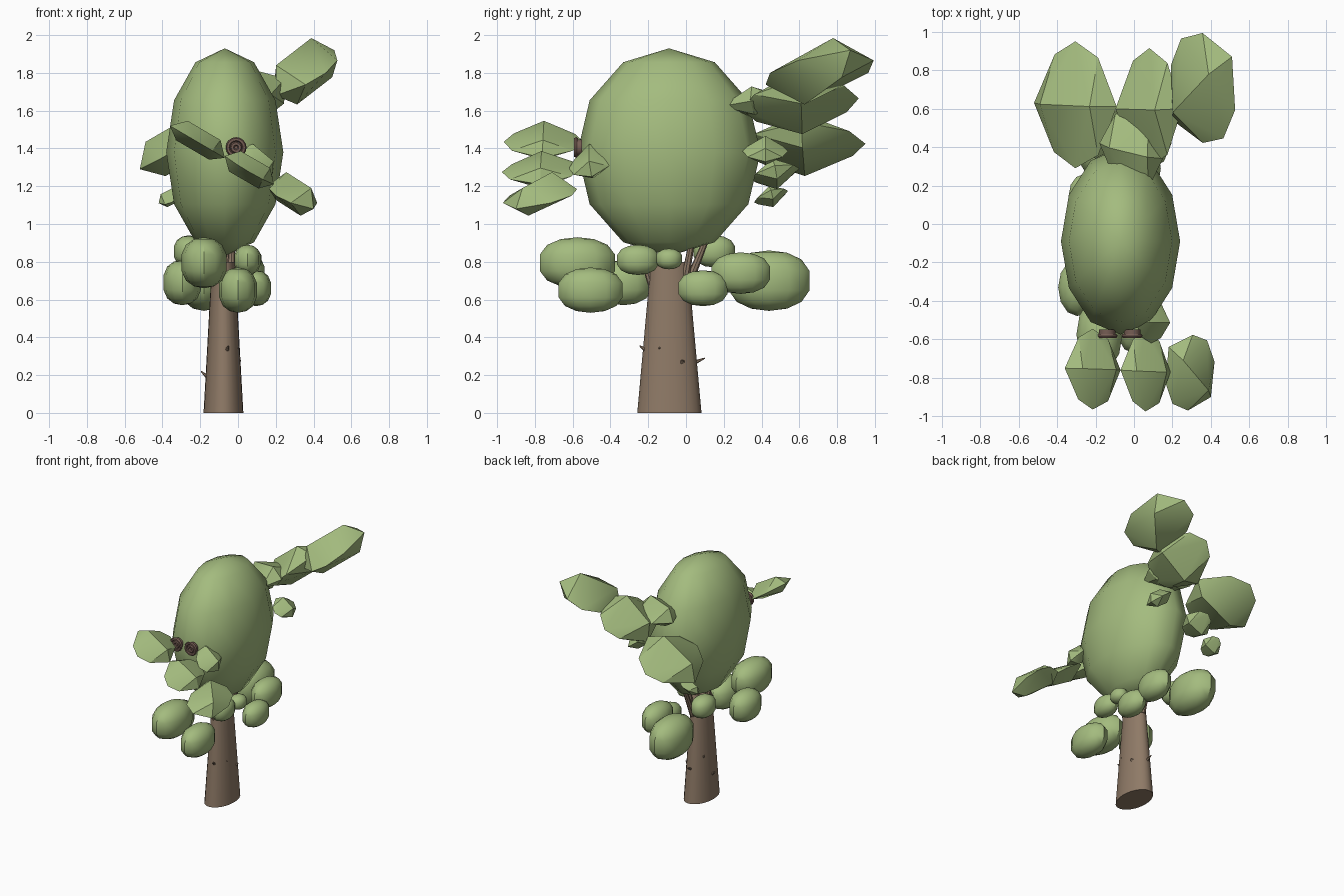
import bpy, bmesh, math
from mathutils import Vector, Matrix

if "Cube" in bpy.data.objects:
    bpy.data.objects.remove(bpy.data.objects["Cube"])


def material(name, rgb):
    m = bpy.data.materials.new(name)
    m.diffuse_color = (*rgb, 1)
    m.use_nodes = True
    m.node_tree.nodes["Principled BSDF"].inputs["Base Color"].default_value = m.diffuse_color
    return m


GREEN = material("leaf green", (0.37, 0.50, 0.21))
BARK = material("bark brown", (0.275, 0.195, 0.135))
DARK = material("dark brown", (0.18, 0.11, 0.088))


def finish(bm, name, mat, angle=40):
    """Turn a bmesh into a coloured object with sharp edges kept."""
    bmesh.ops.recalc_face_normals(bm, faces=bm.faces[:])
    me = bpy.data.meshes.new(name)
    bm.to_mesh(me)
    bm.free()
    me.materials.append(mat)
    ob = bpy.data.objects.new(name, me)
    bpy.context.collection.objects.link(ob)
    bpy.ops.object.select_all(action='DESELECT')
    ob.select_set(True)
    bpy.context.view_layer.objects.active = ob
    bpy.ops.object.shade_smooth_by_angle(angle=math.radians(angle))
    return ob


def ellipsoid(name, loc, size, segs, rings, angle=40, band=1.0):
    """Stretched sphere; band below 1 widens the upright middle ring."""
    bm = bmesh.new()
    bmesh.ops.create_uvsphere(bm, u_segments=segs, v_segments=rings, radius=1)
    for v in bm.verts:
        v.co.z = math.copysign(abs(v.co.z) ** band, v.co.z)
    bm.transform(Matrix.Translation(loc) @ Matrix.Diagonal((*size, 1)))
    return finish(bm, name, GREEN, angle)


def spike(name, a, b, r1, r2, mat, sides=8):
    """Tapered rod from a to b."""
    a, b = Vector(a), Vector(b)
    d = b - a
    bm = bmesh.new()
    bmesh.ops.create_cone(bm, cap_ends=True, segments=sides, radius1=r1,
                          radius2=r2, depth=d.length)
    rot = d.to_track_quat('Z', 'Y').to_matrix().to_4x4()
    bm.transform(Matrix.Translation((a + b) / 2) @ rot)
    return finish(bm, name, mat)


def leaf(name, a, b, side, top, bottom):
    """Eight-sided leaf, with a raised ridge from a to b and a keel below."""
    a, b, side = Vector(a), Vector(b), Vector(side)
    u, mid = (b - a) / 2, (a + b) / 2
    up = u.cross(side).normalized()
    bm = bmesh.new()
    outline = [(-1, 0), (-0.52, -0.76), (0, -1), (0.55, -0.78),
               (1, 0), (0.55, 0.76), (0, 1), (-0.5, 0.78)]
    rim = [bm.verts.new(mid + u * s + side * t) for s, t in outline]
    for h in (top, -bottom):
        p = bm.verts.new(mid - u * 0.6 + up * h)
        q = bm.verts.new(mid + u * 0.6 + up * h)
        for k in (1, -1):
            e = [rim[(k * i) % 8] for i in range(5)]
            for f in ((e[0], e[1], p), (e[1], e[2], p), (e[2], q, p),
                      (e[2], e[3], q), (e[3], e[4], q)):
                bm.faces.new(f)
    return finish(bm, name, GREEN, 30)


# Trunk: oval, tapering upward
bm = bmesh.new()
bmesh.ops.create_cone(bm, cap_ends=True, segments=24, radius1=0.17,
                      radius2=0.098, depth=0.8)
bm.transform(Matrix.Translation((-0.077, -0.088, 0.4)) @ Matrix.Diagonal((0.62, 1, 1, 1)))
finish(bm, "trunk", BARK)

# Thorns on the trunk
for a, b in [((-0.06, -0.21, 0.33), (-0.05, -0.245, 0.355)),
             ((-0.08, 0.03, 0.26), (-0.08, 0.10, 0.29)),
             ((-0.15, -0.09, 0.18), (-0.195, -0.09, 0.22)),
             ((0.0, -0.02, 0.27), (0.015, -0.02, 0.28)),
             ((-0.01, -0.14, 0.34), (0.005, -0.14, 0.345)),
             ((-0.14, -0.02, 0.35), (-0.155, -0.01, 0.37))]:
    spike("thorn", a, b, 0.014, 0.003, BARK, 6)

# Short branches rising from the trunk into the crown
for a, b in [((-0.05, -0.01, 0.68), (-0.04, 0.03, 0.90)),
             ((-0.07, 0.01, 0.68), (-0.06, 0.10, 0.90)),
             ((-0.04, -0.09, 0.72), (-0.03, -0.08, 0.90)),
             ((-0.10, -0.12, 0.70), (-0.11, -0.14, 0.90)),
             ((-0.08, -0.16, 0.62), (-0.08, -0.21, 0.76))]:
    spike("branch", a, b, 0.024, 0.016, BARK)

# Crown
ellipsoid("crown", (-0.07, -0.09, 1.38), (0.31, 0.485, 0.55), 12, 6, 60)

# Lower foliage clumps: centre, then half sizes
for c, (sx, sy, sz) in [((-0.18, -0.575, 0.795), (0.12, 0.20, 0.135)),
                        ((0.0, -0.505, 0.65), (0.10, 0.17, 0.12)),
                        ((0.05, -0.255, 0.81), (0.07, 0.11, 0.08)),
                        ((0.065, -0.09, 0.815), (0.06, 0.07, 0.055)),
                        ((0.095, 0.09, 0.66), (0.08, 0.13, 0.095)),
                        ((0.05, 0.29, 0.74), (0.09, 0.155, 0.11)),
                        ((-0.18, 0.44, 0.70), (0.13, 0.215, 0.16)),
                        ((-0.295, -0.33, 0.69), (0.10, 0.15, 0.12)),
                        ((-0.26, 0.15, 0.855), (0.08, 0.11, 0.085))]:
    ellipsoid("foliage_clump", c, (sx * 1.02, sy * 1.02, sz), 12, 7, 36, 0.75)

# Leaf sprays: ridge start, ridge end, sideways half width, heights above and below
front_leaves = [((-0.36, -0.75, 1.52), (-0.07, -0.76, 1.35), (0, 0.21, 0), 0.07, 0.05),
                ((-0.07, -0.76, 1.36), (0.19, -0.77, 1.21), (0, 0.21, 0.01), 0.065, 0.06),
                ((0.18, -0.64, 1.22), (0.40, -0.90, 1.08), (0.09, 0.165, 0.0), 0.09, 0.07),
                ((0.0, -0.50, 1.40), (0.18, -0.50, 1.25), (0, 0.12, 0.03), 0.07, 0.05)]
back_leaves = [((-0.52, 0.63, 1.29), (-0.09, 0.61, 1.54), (0, 0.33, 0.01), 0.11, 0.10),
               ((-0.09, 0.61, 1.50), (0.25, 0.60, 1.77), (0, 0.31, 0.03), 0.12, 0.10),
               ((0.20, 0.54, 1.68), (0.51, 0.87, 1.92), (-0.11, 0.26, 0.0), 0.13, 0.11),
               ((-0.18, 0.42, 1.60), (0.15, 0.34, 1.65), (0, 0.22, 0.02), 0.09, 0.06),
               ((0.04, 0.42, 1.44), (0.19, 0.42, 1.33), (0, 0.12, 0), 0.06, 0.05),
               ((-0.30, 0.47, 1.22), (-0.10, 0.47, 1.31), (0, 0.13, 0.03), 0.06, 0.06),
               ((-0.42, 0.45, 1.11), (-0.28, 0.45, 1.18), (0, 0.09, 0.03), 0.04, 0.04)]
for p in front_leaves:
    leaf("front_leaf", *p)
for p in back_leaves:
    leaf("back_leaf", *p)

# Pair of wooden ring knots on the front of the crown
for x in (-0.14, -0.01):
    for r in (0.043, 0.02):
        bpy.ops.mesh.primitive_torus_add(
            major_segments=16, minor_segments=6, major_radius=r, minor_radius=0.012,
            location=(x, -0.582, 1.405), rotation=(math.pi / 2, 0, 0))
        ob = bpy.context.object
        ob.name = "ring_knot"
        ob.data.materials.append(DARK)
        bpy.ops.object.shade_smooth_by_angle(angle=math.radians(50))
    spike("knot_disc", (x, -0.55, 1.405), (x, -0.582, 1.405), 0.043, 0.043, DARK, 16)
